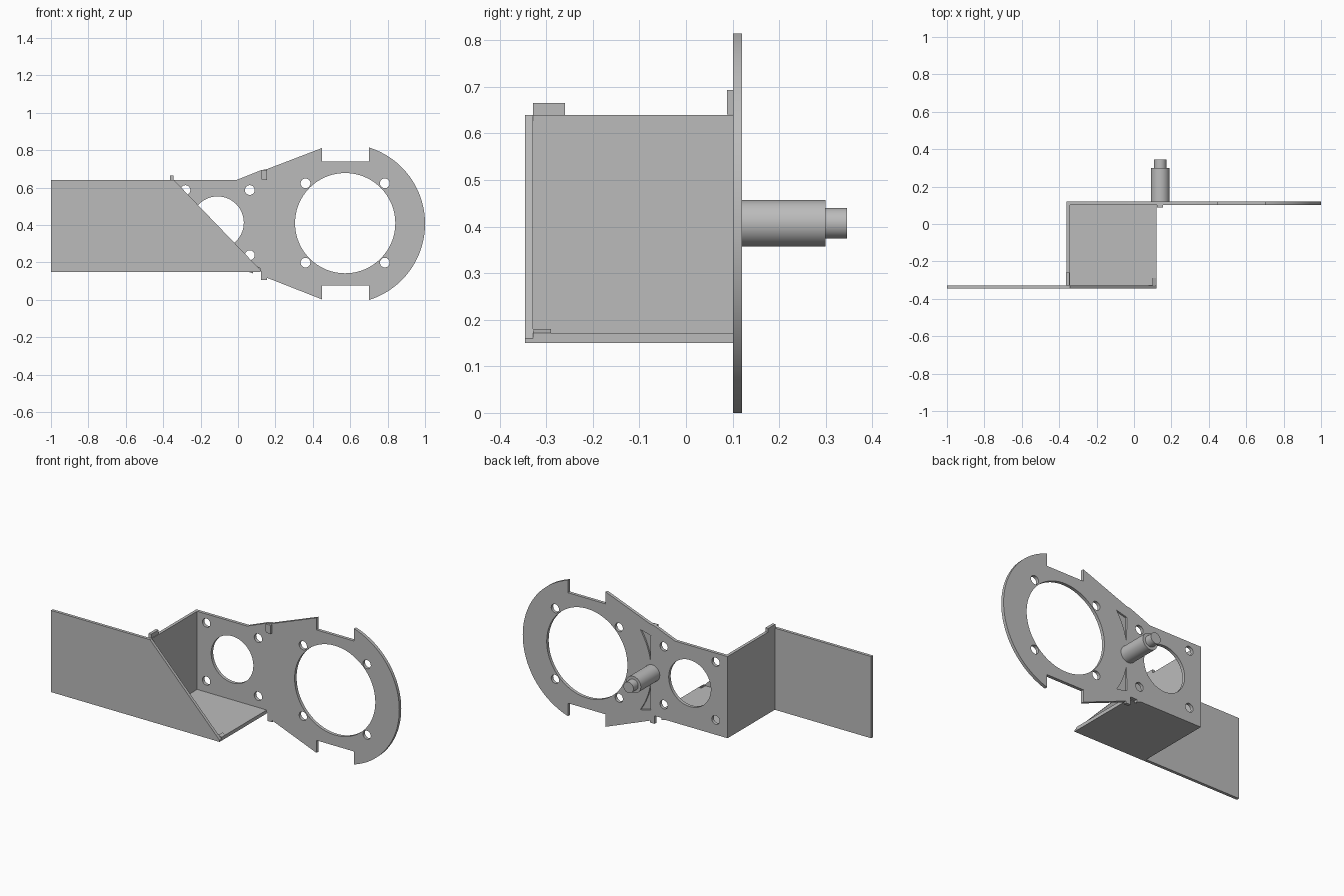
import bpy, bmesh, math

if "Cube" in bpy.data.objects:
    bpy.data.objects.remove(bpy.data.objects["Cube"])

grey = bpy.data.materials.new("light_grey")
grey.diffuse_color = (0.5, 0.5, 0.5, 1)
grey.use_nodes = True
grey.node_tree.nodes["Principled BSDF"].inputs["Base Color"].default_value = grey.diffuse_color

CZ = 0.407            # height of the ring and post axis
RX, RR = 0.573, 0.427 # ring centre and outer radius
Y0, Y1 = 0.101, 0.12  # back plate faces
F0, F1 = -0.346, -0.328  # front plate faces


def prisms(name, outlines, y0, y1):
    """Solid made from a list of (x, z) outlines running from y0 to y1."""
    bm = bmesh.new()
    for pts in outlines:
        a = [bm.verts.new((x, y0, z)) for x, z in pts]
        b = [bm.verts.new((x, y1, z)) for x, z in pts]
        bm.faces.new(a)
        bm.faces.new(b[::-1])
        for i in range(len(a)):
            j = (i + 1) % len(a)
            bm.faces.new((a[j], a[i], b[i], b[j]))
    bmesh.ops.recalc_face_normals(bm, faces=bm.faces[:])
    mesh = bpy.data.meshes.new(name)
    bm.to_mesh(mesh)
    bm.free()
    mesh.materials.append(grey)
    ob = bpy.data.objects.new(name, mesh)
    bpy.context.collection.objects.link(ob)
    return ob


def arc(x, z, r, a0, a1, n):
    return [(x + r * math.cos(a0 + (a1 - a0) * i / n),
             z + r * math.sin(a0 + (a1 - a0) * i / n)) for i in range(n + 1)]


def circle(x, z, r, n=32):
    return arc(x, z, r, 0, 2 * math.pi, n)[:-1]


def rect(x0, x1, z0, z1):
    return [(x0, z0), (x1, z0), (x1, z1), (x0, z1)]


def flip(pts):
    return [(x, 2 * CZ - z) for x, z in pts]


def cut(target, cutter):
    mod = target.modifiers.new("cut", "BOOLEAN")
    mod.operation, mod.solver, mod.object = "DIFFERENCE", "EXACT", cutter
    bpy.context.view_layer.objects.active = target
    bpy.ops.object.modifier_apply(modifier=mod.name)
    bpy.data.objects.remove(cutter)


def smooth(ob):
    bpy.ops.object.select_all(action="DESELECT")
    ob.select_set(True)
    bpy.context.view_layer.objects.active = ob
    bpy.ops.object.shade_smooth_by_angle(angle=math.radians(30))


# Back plate: square mount flaring into a notched ring
half = math.acos((0.70 - RX) / RR)
outline = [(-0.36, 0.64), (-0.01, 0.64), (0.122, 0.693), (0.155, 0.699),
           (0.45, 0.812), (0.45, 0.74), (0.70, 0.74)]
outline += arc(RX, CZ, RR, half, -half, 64)
outline += [(0.70, 0.077), (0.45, 0.077), (0.45, 0.002), (0.155, 0.118),
            (0.155, 0.107), (0.124, 0.107), (0.124, 0.155), (0.08, 0.155),
            (0.08, 0.141), (0.053, 0.15), (-0.36, 0.15)]
plate = prisms("back_plate", [outline], Y0, Y1)

# Large bores and their bolt holes
holes = [circle(RX, 0.41, 0.268, 96), circle(-0.109, 0.413, 0.14, 64)]
for sx in (-1, 1):
    for sz in (-1, 1):
        holes.append(circle(RX + sx * 0.212, 0.411 + sz * 0.212, 0.026))
        holes.append(circle(-0.109 + sx * 0.172, 0.413 + sz * 0.174, 0.026))
cut(plate, prisms("hole_cutter", holes, 0.0, 0.2))

# Shallow corner pockets on the rear face, bounded by the ring circle
pocket = arc(RX, CZ, RR, math.pi - 0.16, math.pi - 0.6, 16) + [(0.15, 0.63)]
cut(plate, prisms("pocket_cutter", [pocket, flip(pocket)], 0.11, 0.14))
smooth(plate)

# Small clip on the front of the back plate
prisms("upper_clip", [[(0.122, 0.648), (0.13, 0.641), (0.155, 0.641),
                       (0.155, 0.693), (0.122, 0.693)]], 0.088, Y0)

# Front plate with its diagonal end
prisms("front_plate", [[(-1, 0.15), (0.12, 0.15), (0.12, 0.16),
                        (-0.342, 0.64), (-1, 0.64)]], F0, F1)

# Side wall, floor, and their small tabs
prisms("side_wall", [rect(-0.36, -0.342, 0.15, 0.64)], F1, Y0)
prisms("floor_panel", [rect(-0.342, 0.12, 0.15, 0.171)], F1, Y0)
prisms("top_tab", [rect(-0.364, -0.346, 0.64, 0.665)], F1, -0.26)
prisms("corner_tab", [[(0.10, 0.171), (0.12, 0.171), (0.10, 0.18)]], F1, -0.29)

# Stepped post on the rear
for name, r, y0, y1 in (("post", 0.05, Y1, 0.30), ("post_tip", 0.033, 0.30, 0.346)):
    smooth(prisms(name, [circle(0.14, CZ, r, 48)], y0, y1))
